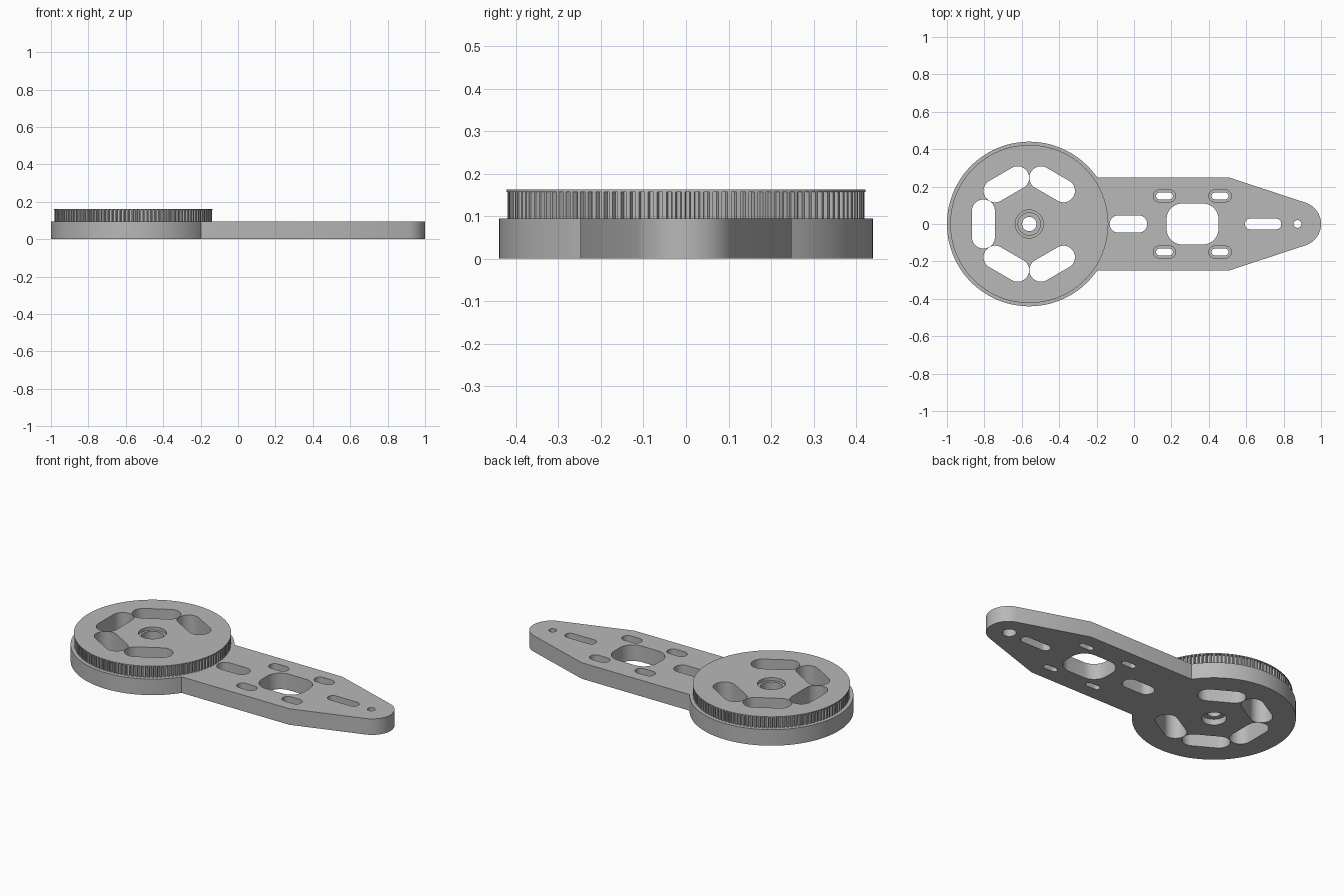
import bpy, bmesh
from math import sin, cos, pi, atan2, radians

cube = bpy.data.objects.get("Cube")
if cube:
    bpy.data.objects.remove(cube, do_unlink=True)

HUB_X = -0.56       # centre of the round end
ARM_TOP = 0.095
TOP = 0.163

grey = bpy.data.materials.new("plain grey")
grey.use_nodes = True
grey.diffuse_color = (0.48, 0.48, 0.48, 1)
grey.node_tree.nodes["Principled BSDF"].inputs["Base Color"].default_value = grey.diffuse_color


def arc(cx, cy, r, a0, a1, n):
    return [(cx + r * cos(a0 + (a1 - a0) * i / n),
             cy + r * sin(a0 + (a1 - a0) * i / n)) for i in range(n + 1)]


def circle(cx, cy, r, n=48):
    return arc(cx, cy, r, 0, 2 * pi, n)[:-1]


def rounded(cx, cy, length, width, r, turn=0.0):
    """Rounded rectangle outline; a slot when r is half the width."""
    r = min(r, width / 2 - 0.0005)
    a, b = length / 2 - r, width / 2 - r
    pts = []
    for k, (sx, sy) in enumerate(((1, 1), (-1, 1), (-1, -1), (1, -1))):
        pts += arc(sx * a, sy * b, r, k * pi / 2, (k + 1) * pi / 2, 10)
    c, s = cos(turn), sin(turn)
    return [(cx + x * c - y * s, cy + x * s + y * c) for x, y in pts]


def prism(name, outline, z0, z1):
    bm = bmesh.new()
    face = bm.faces.new([bm.verts.new((x, y, z0)) for x, y in outline])
    ext = bmesh.ops.extrude_face_region(bm, geom=[face])
    top = [v for v in ext["geom"] if isinstance(v, bmesh.types.BMVert)]
    bmesh.ops.translate(bm, verts=top, vec=(0, 0, z1 - z0))
    bmesh.ops.recalc_face_normals(bm, faces=bm.faces)
    mesh = bpy.data.meshes.new(name)
    bm.to_mesh(mesh)
    bm.free()
    mesh.materials.append(grey)
    ob = bpy.data.objects.new(name, mesh)
    bpy.context.collection.objects.link(ob)
    return ob


def select(ob):
    bpy.ops.object.select_all(action="DESELECT")
    ob.select_set(True)
    bpy.context.view_layer.objects.active = ob


def cut(ob, cuts):
    """Cut each (outline, z0, z1) out of the part, then smooth its curves."""
    for outline, z0, z1 in cuts:
        cutter = prism("cutter", outline, z0, z1)
        mod = ob.modifiers.new("cut", "BOOLEAN")
        mod.operation, mod.solver, mod.object = "DIFFERENCE", "EXACT", cutter
        select(ob)
        bpy.ops.object.modifier_apply(modifier=mod.name)
        bpy.data.objects.remove(cutter, do_unlink=True)
    select(ob)
    bpy.ops.object.shade_smooth_by_angle(angle=radians(25))


LOW, HIGH = -0.1, 0.3

# Openings shared by the round base and the toothed wheel
hub_cuts = [(circle(HUB_X, 0, 0.038), LOW, HIGH),
            (circle(HUB_X, 0, 0.067), LOW, 0.035),
            (circle(HUB_X, 0, 0.060), 0.065, HIGH),
            (circle(HUB_X, 0, 0.075), 0.145, HIGH)]
for k in range(1, 6):
    a = k * pi / 3
    hub_cuts.append((rounded(HUB_X + 0.245 * cos(a), 0.245 * sin(a),
                             0.262, 0.123, 0.062, a + pi / 2), LOW, HIGH))

# Openings along the arm
arm_cuts = [(rounded(-0.03, 0, 0.20, 0.092, 0.046), LOW, HIGH),
            (rounded(0.313, 0, 0.278, 0.22, 0.085), LOW, HIGH),
            (rounded(0.69, 0, 0.195, 0.058, 0.029), LOW, HIGH),
            (circle(0.874, 0, 0.021, 32), LOW, HIGH),
            (circle(0.874, 0, 0.038, 32), LOW, 0.045)]
for x in (0.163, 0.46):
    for y in (-0.15, 0.15):
        arm_cuts.append((rounded(x, y, 0.09, 0.036, 0.018), LOW, HIGH))
        arm_cuts.append((rounded(x, y, 0.12, 0.064, 0.032), 0.05, HIGH))

# Arm plate: round base, straight sides, taper and rounded nose
join = atan2(0.248, 0.3635)
nose = atan2(0.949, 0.3155)
outline = (arc(HUB_X, 0, 0.44, join, 2 * pi - join, 96)
           + [(0.51, -0.248)]
           + arc(0.88, 0, 0.12, -nose, nose, 24)
           + [(0.51, 0.248)])
cut(prism("arm_plate", outline, 0, ARM_TOP), hub_cuts + arm_cuts)

# Toothed wheel
TEETH = 120
teeth = []
for i in range(TEETH):
    for step, r in ((0, 0.408), (0.4, 0.408), (0.5, 0.42), (0.9, 0.42)):
        a = 2 * pi * (i + step) / TEETH
        teeth.append((HUB_X + r * cos(a), r * sin(a)))
cut(prism("toothed_wheel", teeth, ARM_TOP, 0.157), hub_cuts)

# Thin rim disc capping the teeth
cut(prism("wheel_rim", circle(HUB_X, 0, 0.4225, 128), 0.157, TOP), hub_cuts)
